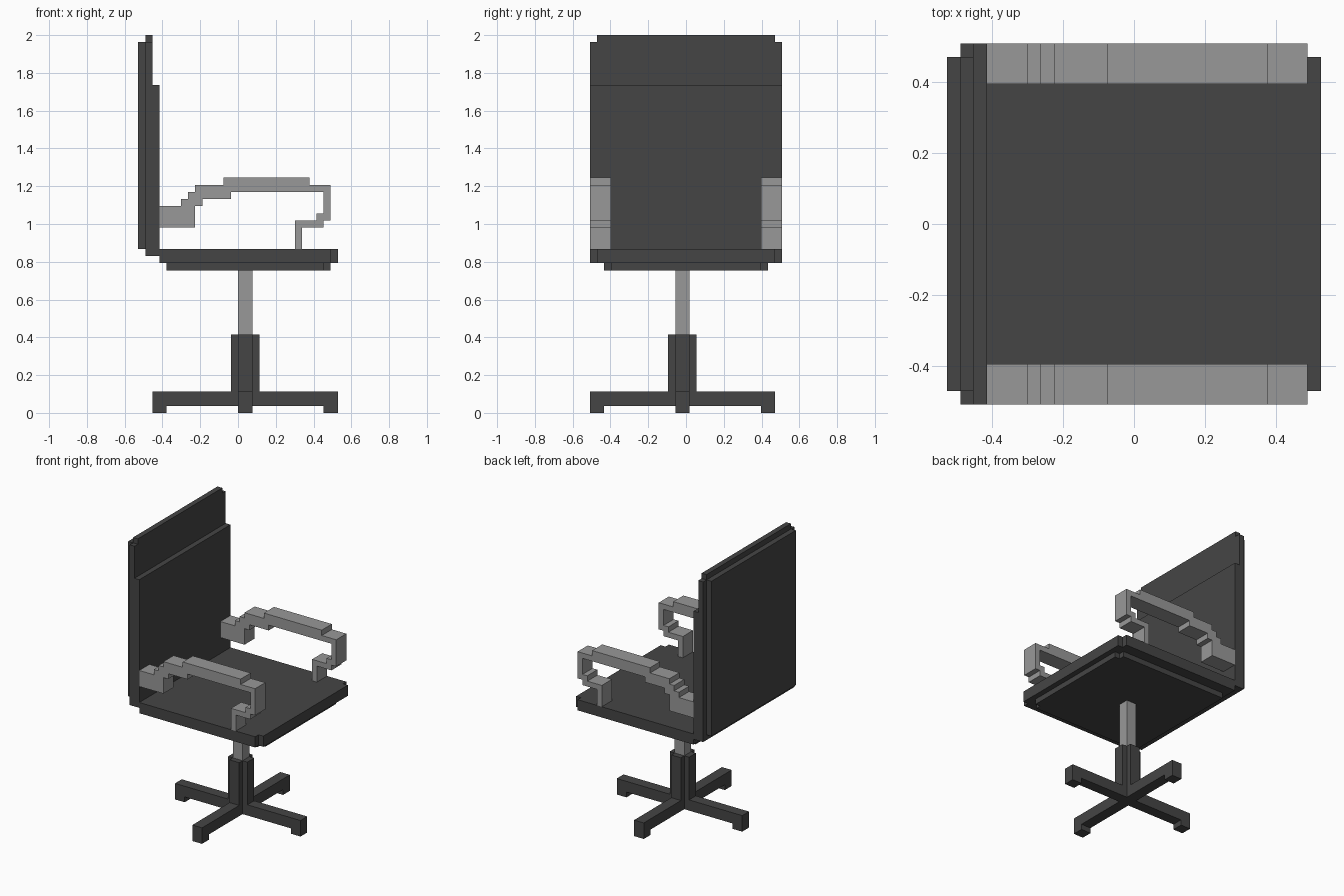
import bpy, bmesh
from mathutils import Vector

if "Cube" in bpy.data.objects:
    bpy.data.objects.remove(bpy.data.objects["Cube"])

V = 2 / 53  # block size: every coordinate below is counted in blocks


def material(name, g):
    m = bpy.data.materials.new(name)
    m.diffuse_color = (g, g, g, 1)
    m.use_nodes = True
    m.node_tree.nodes["Principled BSDF"].inputs["Base Color"].default_value = m.diffuse_color
    return m


DARK = material("dark grey", 0.060)
LIGHT = material("light grey", 0.315)


def extrude(name, pts, axis, lo, hi, mat):
    """Extrude a flat outline along an axis (0=x, 1=y, 2=z) from lo to hi."""
    bm = bmesh.new()
    verts = []
    for p in pts:
        c = list(p)
        c.insert(axis, lo)
        verts.append(bm.verts.new(Vector(c) * V))
    face = bm.faces.new(verts)
    new = bmesh.ops.extrude_face_region(bm, geom=[face])["geom"]
    shift = Vector((0, 0, 0))
    shift[axis] = (hi - lo) * V
    bmesh.ops.translate(bm, vec=shift,
                        verts=[g for g in new if isinstance(g, bmesh.types.BMVert)])
    bmesh.ops.recalc_face_normals(bm, faces=bm.faces)
    me = bpy.data.meshes.new(name)
    bm.to_mesh(me)
    bm.free()
    me.materials.append(mat)
    ob = bpy.data.objects.new(name, me)
    bpy.context.collection.objects.link(ob)
    return ob


def rect(a0, a1, b0, b1):
    return [(a0, b0), (a1, b0), (a1, b1), (a0, b1)]


def notched(a0, a1, b):
    """Rectangle a0..a1 by -b..b with one-block notches at the two a1 corners."""
    return [(a0, -b), (a1 - 1, -b), (a1 - 1, 1 - b), (a1, 1 - b),
            (a1, b - 1), (a1 - 1, b - 1), (a1 - 1, b), (a0, b)]


CX, CY = 1, -0.5  # centre of the base


def plus(r):
    """Plus outline with arms two blocks wide and r blocks long."""
    p = [(r, -1), (r, 1), (1, 1)]
    out = []
    for _ in range(4):
        out += p
        p = [(-y, x) for x, y in p]
    return [(x + CX, y + CY) for x, y in out]


# Base: cross legs, feet, column and pole
extrude("cross_legs", plus(13), 2, 1, 3, DARK)
for i, (dx, dy) in enumerate([(12, 0), (-12, 0), (0, 12), (0, -12)]):
    x, y = CX + dx, CY + dy
    extrude(f"foot_{i + 1}", rect(x - 1, x + 1, y - 1, y + 1), 2, 0, 1, DARK)
extrude("column", plus(2), 2, 3, 11, DARK)
extrude("pole", rect(CX - 1, CX + 1, CY - 1, CY + 1), 2, 11, 20, LIGHT)

# Seat
extrude("seat_underside", notched(-10, 13, 11.5), 2, 20, 21, DARK)
extrude("seat", notched(-11, 14, 13.5), 2, 21, 23, DARK)

# Backrest: rear panel, main board, front cushion
extrude("back_rear_panel", rect(-12.5, 12.5, 23, 52), 0, -14, -13, DARK)
extrude("back_board", [(y, z) for z, y in notched(22, 53, 13.5)], 0, -13, -12, DARK)
extrude("back_cushion", rect(-13.5, 13.5, 22, 46), 0, -12, -11, DARK)

# Stepped armrests, one per side
ARM = [(-11, 26), (-6, 26), (-6, 29), (-5, 29), (-5, 30), (-1, 30), (-1, 31),
       (12, 31), (12, 28), (11, 28), (11, 27), (8, 27), (8, 23), (9, 23),
       (9, 26), (12, 26), (12, 27), (13, 27), (13, 32), (10, 32), (10, 33),
       (-2, 33), (-2, 32), (-6, 32), (-6, 31), (-7, 31), (-7, 30), (-8, 30),
       (-8, 29), (-11, 29)]
extrude("front_armrest", ARM, 1, -13.5, -10.5, LIGHT)
extrude("rear_armrest", ARM, 1, 10.5, 13.5, LIGHT)
